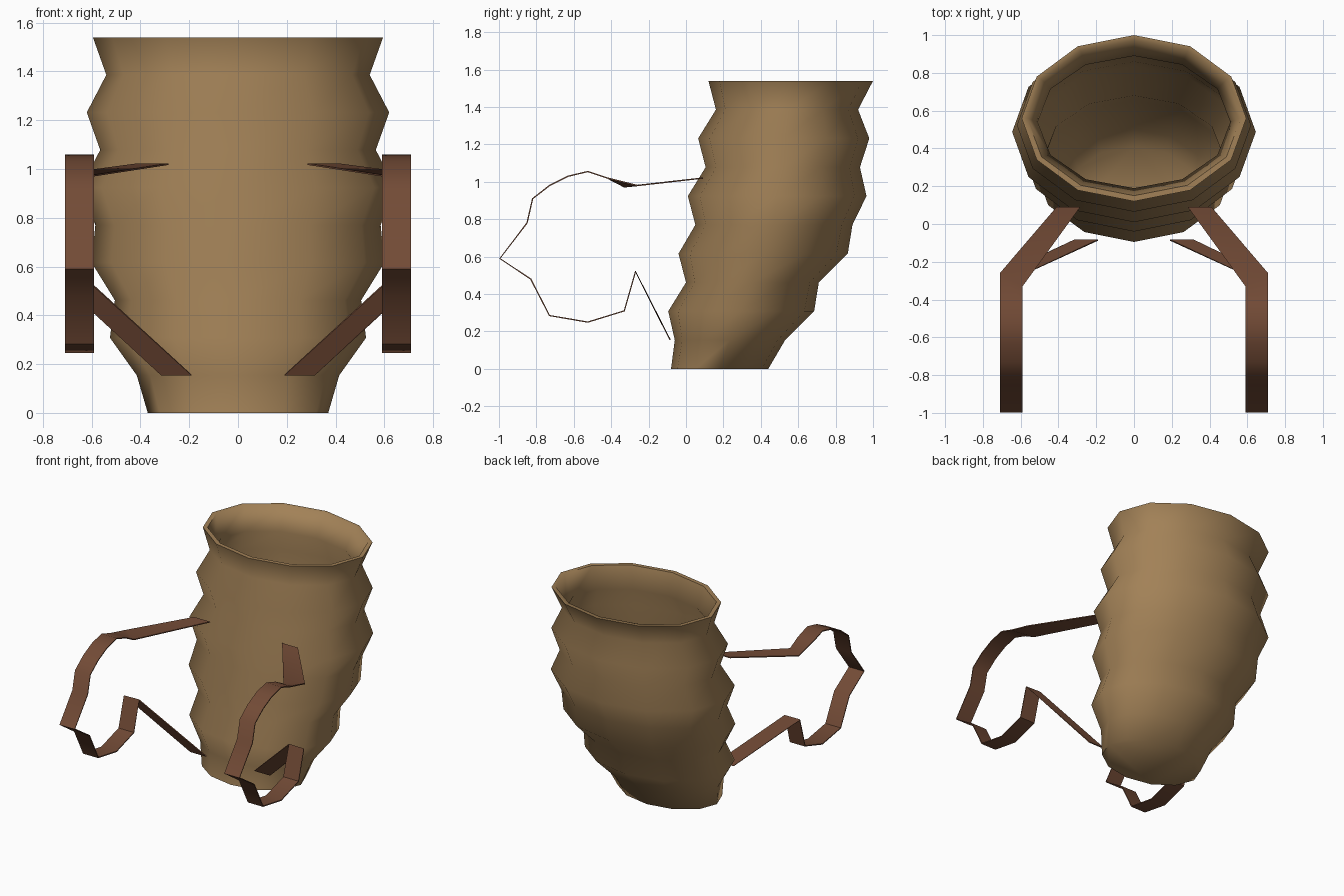
import bpy
import math
from mathutils import Vector

cube = bpy.data.objects.get("Cube")
if cube:
    bpy.data.objects.remove(cube, do_unlink=True)


def make_material(name, colour):
    mat = bpy.data.materials.new(name)
    mat.use_nodes = True
    mat.diffuse_color = colour
    bsdf = next(n for n in mat.node_tree.nodes if n.type == 'BSDF_PRINCIPLED')
    bsdf.inputs["Base Color"].default_value = colour
    bsdf.inputs["Roughness"].default_value = 0.9
    return mat


def make_object(name, verts, faces, mat):
    mesh = bpy.data.meshes.new(name)
    mesh.from_pydata(verts, [], faces)
    mesh.materials.append(mat)
    obj = bpy.data.objects.new(name, mesh)
    bpy.context.collection.objects.link(obj)
    bpy.ops.object.select_all(action='DESELECT')
    obj.select_set(True)
    bpy.context.view_layer.objects.active = obj
    return obj


wicker = make_material("wicker tan", (0.36, 0.22, 0.095, 1))
leather = make_material("strap brown", (0.17, 0.07, 0.037, 1))

# Basket: leaning stack of twelve-sided rings (front y, back y, half width)
SIDES = 12
WALL = 0.03
HEIGHT = 1.54
RINGS = [
    (-0.08, 0.44, 0.37), (-0.06, 0.53, 0.415), (-0.095, 0.685, 0.525),
    (0.0, 0.71, 0.505), (-0.04, 0.865, 0.60), (0.05, 0.89, 0.585),
    (0.01, 0.965, 0.645), (0.105, 0.93, 0.565), (0.065, 0.98, 0.62),
    (0.16, 0.92, 0.54), (0.12, 1.0, 0.595),
]


def ring(index, inset):
    front, back, half = RINGS[index]
    mid, depth = (front + back) / 2, (back - front) / 2 - inset
    z = HEIGHT * index / (len(RINGS) - 1)
    if index == 0:
        z += inset
    pts = []
    for k in range(SIDES):
        a = math.tau * k / SIDES
        pts.append((math.cos(a) * (half - inset), mid + math.sin(a) * depth, z))
    return pts


order = range(len(RINGS))
loops = [ring(i, 0) for i in order] + [ring(i, WALL) for i in reversed(order)]
verts = [p for loop in loops for p in loop]
faces = [tuple(reversed(range(SIDES)))]
for i in range(len(loops) - 1):
    for k in range(SIDES):
        a, b = i * SIDES + k, i * SIDES + (k + 1) % SIDES
        faces.append((a, b, b + SIDES, a + SIDES))
faces.append(tuple(range(len(verts) - SIDES, len(verts))))
make_object("basket", verts, faces, wicker)
bpy.ops.object.shade_smooth_by_angle(angle=math.radians(70))

# Straps: side path (y, z) of the straight part, with angled ends to the basket
INNER, OUTER = 0.59, 0.71
PATH = [
    (-0.42, 1.02), (-0.525, 1.055), (-0.63, 1.03), (-0.73, 0.98),
    (-0.82, 0.91), (-0.85, 0.78), (-0.995, 0.59), (-0.83, 0.48),
    (-0.73, 0.285), (-0.525, 0.25), (-0.33, 0.31), (-0.27, 0.52),
]


def strap(name, side):
    pairs = [((0.285, 0.09, 1.02), (0.41, 0.09, 1.02)),
             ((INNER, -0.33, 0.973), (OUTER, -0.26, 0.98))]
    pairs += [((INNER, y, z), (OUTER, y, z)) for y, z in PATH]
    pairs.append(((0.19, -0.085, 0.155), (0.315, -0.085, 0.155)))
    pts = [Vector((x * side, y, z)) for pair in pairs for x, y, z in pair]
    quads = [(2 * i, 2 * i + 1, 2 * i + 3, 2 * i + 2)
             for i in range(len(pairs) - 1)]
    if side < 0:
        quads = [q[::-1] for q in quads]
    obj = make_object(name, pts, quads, leather)
    solid = obj.modifiers.new("thickness", 'SOLIDIFY')
    solid.thickness = 0.007
    solid.offset = 0
    bpy.ops.object.modifier_apply(modifier=solid.name)
    bpy.ops.object.shade_smooth_by_angle(angle=math.radians(40))


strap("left_strap", 1)
strap("right_strap", -1)
